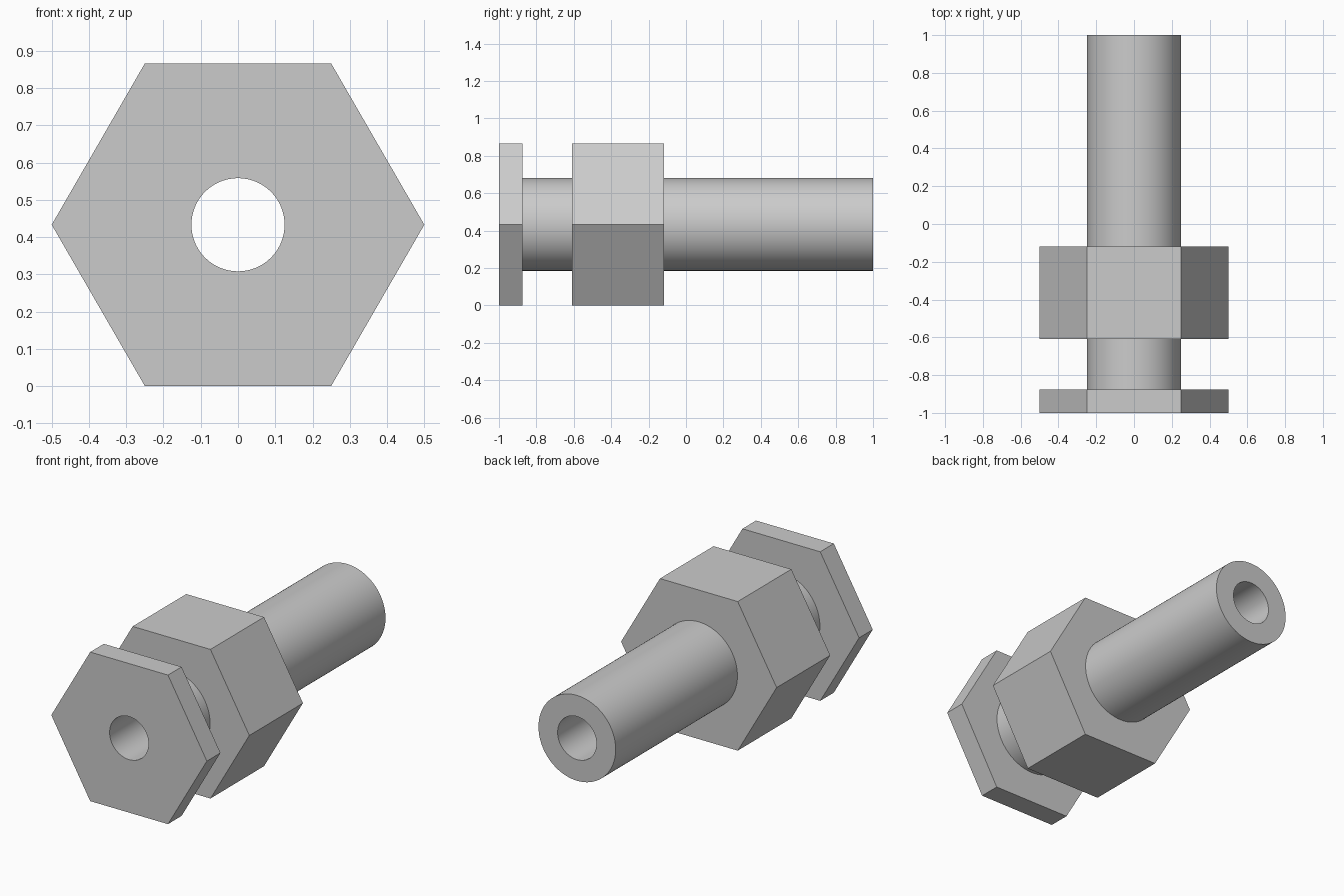
import bpy, bmesh, math

cube = bpy.data.objects.get("Cube")
if cube:
    bpy.data.objects.remove(cube)

HEX_R, SHAFT_R, BORE_R = 0.5, 0.248, 0.125
AXIS_Z = HEX_R * math.sin(math.pi / 3)
ROUND = 96

# Single grey metal
steel = bpy.data.materials.new("grey metal")
steel.use_nodes = True
grey = (0.6, 0.6, 0.6, 1)
steel.diffuse_color = grey
steel.node_tree.nodes["Principled BSDF"].inputs["Base Color"].default_value = grey


def ring(bm, radius, sides, y):
    """Closed loop of edges around the bolt axis."""
    turn = 2 * math.pi / sides
    verts = [bm.verts.new((radius * math.cos(i * turn), y,
                           AXIS_Z + radius * math.sin(i * turn)))
             for i in range(sides)]
    return [bm.edges.new((verts[i - 1], verts[i])) for i in range(sides)]


def bored_prism(name, outer, sides, bore, y0, y1):
    """Prism along y with a round hole through it."""
    bm = bmesh.new()
    outline = ring(bm, outer, sides, y0)
    hole = ring(bm, bore, ROUND, y0)
    if sides == ROUND:
        bmesh.ops.bridge_loops(bm, edges=outline + hole)
    else:
        bmesh.ops.triangle_fill(bm, edges=outline + hole, use_beauty=True)
    cap = bmesh.ops.extrude_face_region(bm, geom=bm.faces[:], use_keep_orig=True)
    moved = [v for v in cap["geom"] if isinstance(v, bmesh.types.BMVert)]
    bmesh.ops.translate(bm, verts=moved, vec=(0, y1 - y0, 0))
    bmesh.ops.recalc_face_normals(bm, faces=bm.faces[:])
    mesh = bpy.data.meshes.new(name)
    bm.to_mesh(mesh)
    bm.free()
    mesh.materials.append(steel)
    obj = bpy.data.objects.new(name, mesh)
    bpy.context.collection.objects.link(obj)
    bpy.ops.object.select_all(action="DESELECT")
    obj.select_set(True)
    bpy.context.view_layer.objects.active = obj
    bpy.ops.object.shade_smooth_by_angle(angle=math.radians(30))
    return obj


# Thin hexagonal head, thick hexagonal nut and hollow shaft
bored_prism("hex_head", HEX_R, 6, BORE_R, -1, -0.875)
bored_prism("hex_nut", HEX_R, 6, SHAFT_R, -0.61, -0.118)
bored_prism("hollow_shaft", SHAFT_R, ROUND, BORE_R, -0.875, 1)
